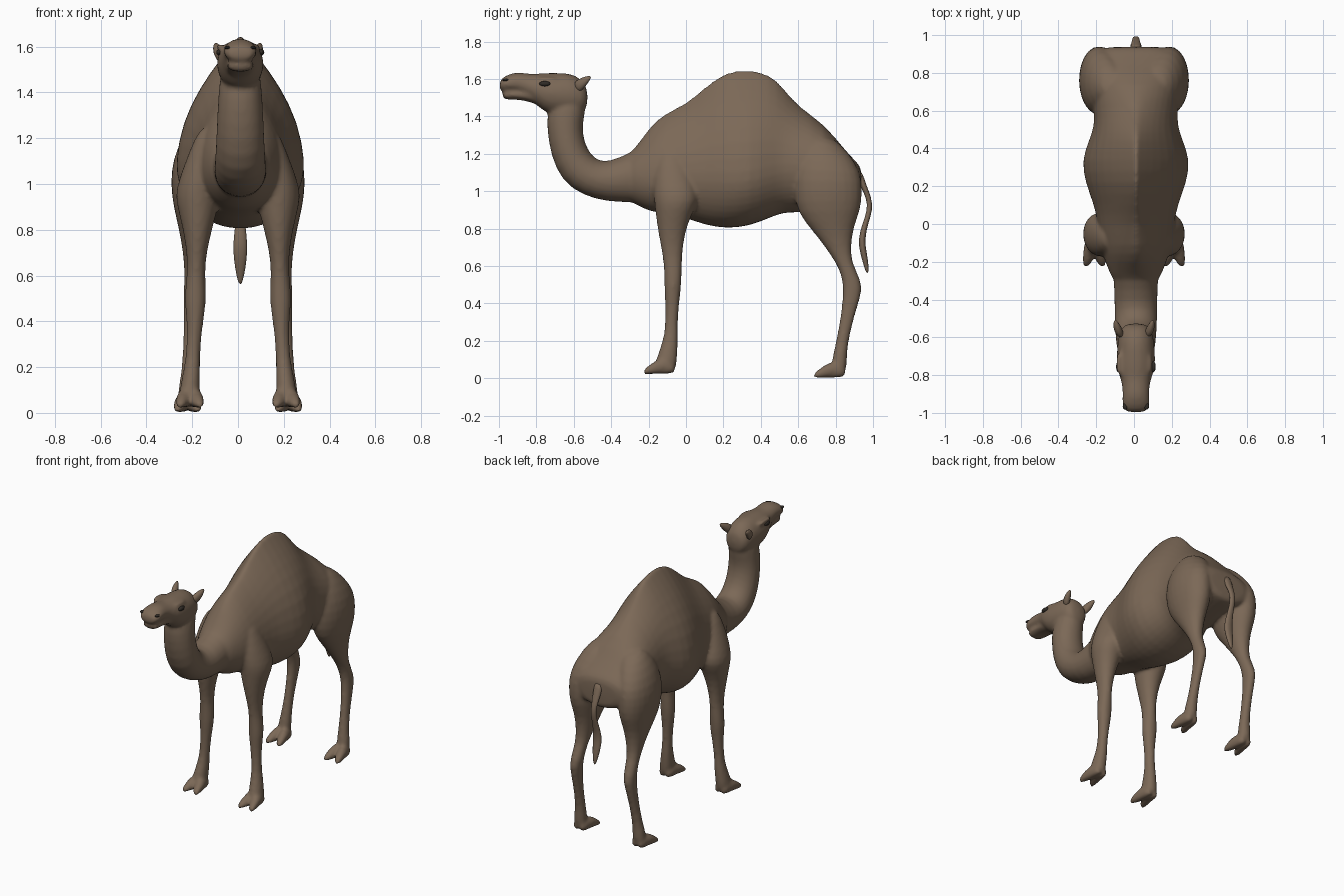
import bpy, bmesh, math
from mathutils import Vector


def material(name, col):
    m = bpy.data.materials.new(name)
    m.diffuse_color = col
    return m


HIDE = material("brown_hide", (0.20, 0.14, 0.095, 1))
DARK = material("dark_eye", (0.03, 0.025, 0.02, 1))
parts = []  # soft body parts that are fused into one skin at the end


def finish(ob, mat=HIDE, mirror=False, sub=1):
    ob.data.materials.append(mat)
    for f in ob.data.polygons:
        f.use_smooth = True
    if mirror:
        ob.modifiers.new("mirror", 'MIRROR')
    if sub:
        m = ob.modifiers.new("smooth", 'SUBSURF')
        m.levels = m.render_levels = sub
    return ob


def loft(name, rings, n=16, mirror=False, fuse=True):
    """Each ring: (ay, az, by, bz, x, half_width, widest_fraction, a_side_power).
    A ring spans from point A to point B in the side plane."""
    bm = bmesh.new()
    loops = []
    for r in rings:
        ay, az, by, bz, x, w = r[:6]
        f, p = r[6:] if len(r) > 6 else (0.5, 1.0)
        a, b = Vector((x, ay, az)), Vector((x, by, bz))
        mid = a.lerp(b, f)
        loop = []
        for i in range(n):
            t = 2 * math.pi * i / n
            c, s = math.cos(t), math.sin(t)
            side = math.copysign(abs(c) ** (p if s > 0 else 0.9), c) * w
            pos = mid + ((a - mid) * s if s > 0 else (b - mid) * -s)
            loop.append(bm.verts.new(pos + Vector((side, 0, 0))))
        loops.append(loop)
    for l0, l1 in zip(loops, loops[1:]):
        for i in range(n):
            j = (i + 1) % n
            bm.faces.new((l0[i], l0[j], l1[j], l1[i]))
    bm.faces.new(loops[0])
    bm.faces.new(loops[-1])
    bmesh.ops.recalc_face_normals(bm, faces=bm.faces)
    me = bpy.data.meshes.new(name)
    bm.to_mesh(me)
    bm.free()
    ob = bpy.data.objects.new(name, me)
    bpy.context.collection.objects.link(ob)
    if fuse:
        parts.append(ob)
    return finish(ob, mirror=mirror)


# Torso with hump: y, top, bottom, half width, widest fraction, top sharpness
torso = [(-.32, 1.20, .95, .11, .5, 1), (-.27, 1.23, .93, .135, .5, 1), (-.20, 1.34, .89, .165, .6, 1.4),
         (-.12, 1.42, .88, .19, .62, 1.6), (0, 1.47, .855, .205, .62, 1.8), (.10, 1.565, .815, .225, .63, 2.1),
         (.22, 1.655, .795, .275, .66, 2.3), (.34, 1.66, .81, .295, .67, 2.3), (.45, 1.635, .855, .25, .66, 2.1),
         (.52, 1.56, .885, .225, .62, 1.9), (.60, 1.455, .88, .225, .55, 1.6), (.74, 1.365, .90, .235, .5, 1.2),
         (.85, 1.22, .92, .23, .4, .9), (.92, 1.15, .93, .20, .4, .8), (.94, 1.12, .95, .16, .4, .8)]
loft("torso", [(y, t, y, b, .01, w, f, p) for y, t, b, w, f, p in torso], 20)

# Neck sweeping down and up: nape point, throat point
loft("neck", [(-.16, 1.30, -.16, .92, .01, .13), (-.28, 1.215, -.28, .94, .01, .12),
              (-.42, 1.155, -.42, .94, .01, .115), (-.48, 1.17, -.55, .975, .01, .115),
              (-.525, 1.22, -.665, 1.05, .01, .11), (-.55, 1.30, -.725, 1.19, .01, .105),
              (-.55, 1.37, -.745, 1.33, .01, .10), (-.53, 1.45, -.745, 1.41, .01, .095),
              (-.54, 1.55, -.72, 1.50, .01, .08)])

# Head and lower jaw
loft("head", [(-.525, 1.55, -.525, 1.46, .01, .05), (-.56, 1.605, -.55, 1.41, .01, .085),
              (-.62, 1.635, -.63, 1.40, .01, .10), (-.70, 1.635, -.74, 1.41, .01, .105),
              (-.76, 1.635, -.79, 1.45, .01, .10), (-.83, 1.625, -.83, 1.49, .01, .078),
              (-.89, 1.64, -.89, 1.528, .01, .070), (-.94, 1.63, -.95, 1.53, .01, .076),
              (-.98, 1.61, -.985, 1.535, .01, .068), (-.995, 1.59, -1.0, 1.545, .01, .045)])
loft("lower_jaw", [(-.74, 1.55, -.74, 1.43, .01, .07), (-.82, 1.55, -.82, 1.475, .01, .068),
                   (-.90, 1.545, -.90, 1.49, .01, .062), (-.96, 1.54, -.96, 1.488, .01, .06),
                   (-.985, 1.54, -.98, 1.495, .01, .045)], 12)

# Ears and brows
loft("ears", [(-.61, 1.575, -.58, 1.52, .07, .02), (-.575, 1.605, -.55, 1.54, .083, .026),
              (-.54, 1.615, -.525, 1.575, .092, .02), (-.505, 1.62, -.51, 1.60, .10, .005)], 8, True, False)
loft("brows", [(-.67, 1.605, -.67, 1.58, .075, .015), (-.75, 1.615, -.75, 1.592, .085, .02),
               (-.81, 1.605, -.81, 1.58, .07, .012)], 8, True)


def bead(name, loc, scale):
    for s in (-1, 1):
        bpy.ops.mesh.primitive_uv_sphere_add(segments=12, ring_count=8, radius=1,
                                             location=(.01 + s * loc[0], loc[1], loc[2]))
        ob = bpy.context.object
        ob.name = name
        ob.scale = scale
        finish(ob, DARK, sub=0)


bead("eye", (.092, -.755, 1.575), (.013, .03, .014))
bead("nostril", (.056, -.965, 1.595), (.014, .018, .007))

# Front legs: front point, back point, centre x, half width
loft("front_legs", [(-.13, 1.26, -.03, 1.26, .125, .04), (-.17, 1.13, .02, 1.13, .155, .065),
                    (-.18, 1.01, .06, 1.02, .175, .088), (-.175, .94, .075, .95, .18, .10),
                    (-.165, .87, .03, .87, .175, .085), (-.15, .77, -.005, .77, .178, .058),
                    (-.125, .65, -.02, .65, .182, .038), (-.118, .56, -.02, .56, .185, .046),
                    (-.118, .48, -.025, .48, .187, .05), (-.112, .40, -.035, .40, .187, .037),
                    (-.112, .28, -.045, .28, .195, .031), (-.125, .20, -.04, .20, .20, .036),
                    (-.16, .11, -.045, .11, .21, .046), (-.18, .025, -.05, .025, .215, .05)], 12, True)

# Hind legs with thighs
loft("hind_legs", [(.69, 1.32, .80, 1.28, .11, .06), (.61, 1.24, .88, 1.20, .15, .09),
                   (.57, 1.12, .945, 1.10, .18, .11), (.565, 1.0, .95, 1.0, .185, .115),
                   (.59, .88, .945, .91, .185, .10), (.67, .79, .90, .81, .185, .075),
                   (.75, .69, .885, .71, .19, .052), (.81, .60, .885, .62, .195, .04),
                   (.835, .53, .948, .51, .20, .04), (.838, .44, .938, .44, .205, .033),
                   (.822, .31, .895, .31, .21, .029), (.798, .18, .866, .18, .215, .033),
                   (.78, .11, .862, .11, .22, .042), (.77, .01, .86, .01, .225, .047)], 12, True)

# Split toes, two on each foot, spreading toward the tip
for foot, y0, x0, z0 in (("front", -.05, .21, .02), ("hind", .86, .22, 0)):
    for toe, s in (("inner", -1), ("outer", 1)):
        x = x0 + s * .02
        loft(f"{foot}_{toe}_toes", [(y0, z0 + .06, y0, z0, x, .025),
                                    (y0 - .08, z0 + .10, y0 - .08, z0, x + s * .003, .035),
                                    (y0 - .12, z0 + .07, y0 - .12, z0, x + s * .010, .034),
                                    (y0 - .16, z0 + .045, y0 - .16, z0, x + s * .02, .025),
                                    (y0 - .18, z0 + .02, y0 - .18, z0, x + s * .024, .012)], 10, True)

# Tail with tuft
loft("tail", [(.90, 1.10, .94, 1.12, .01, .035), (.935, 1.02, .965, 1.03, .01, .028),
              (.965, .96, .992, .97, .01, .02), (.97, .90, 1.0, .90, .01, .018),
              (.94, .82, .975, .83, .01, .022), (.918, .74, .955, .74, .01, .034),
              (.93, .67, .968, .67, .01, .03), (.95, .60, .978, .60, .01, .018),
              (.965, .56, .975, .56, .01, .006)], 10, False, False)

# Fuse the soft parts into one continuous skin
bpy.ops.object.select_all(action='DESELECT')
for ob in parts:
    ob.select_set(True)
bpy.context.view_layer.objects.active = parts[0]
bpy.ops.object.convert(target='MESH')
bpy.ops.object.join()
body = bpy.context.object
body.name = "body"
r = body.modifiers.new("fuse", 'REMESH')
r.mode, r.voxel_size, r.use_smooth_shade = 'VOXEL', .011, True
s = body.modifiers.new("relax", 'SMOOTH')
s.factor, s.iterations = .5, 6
